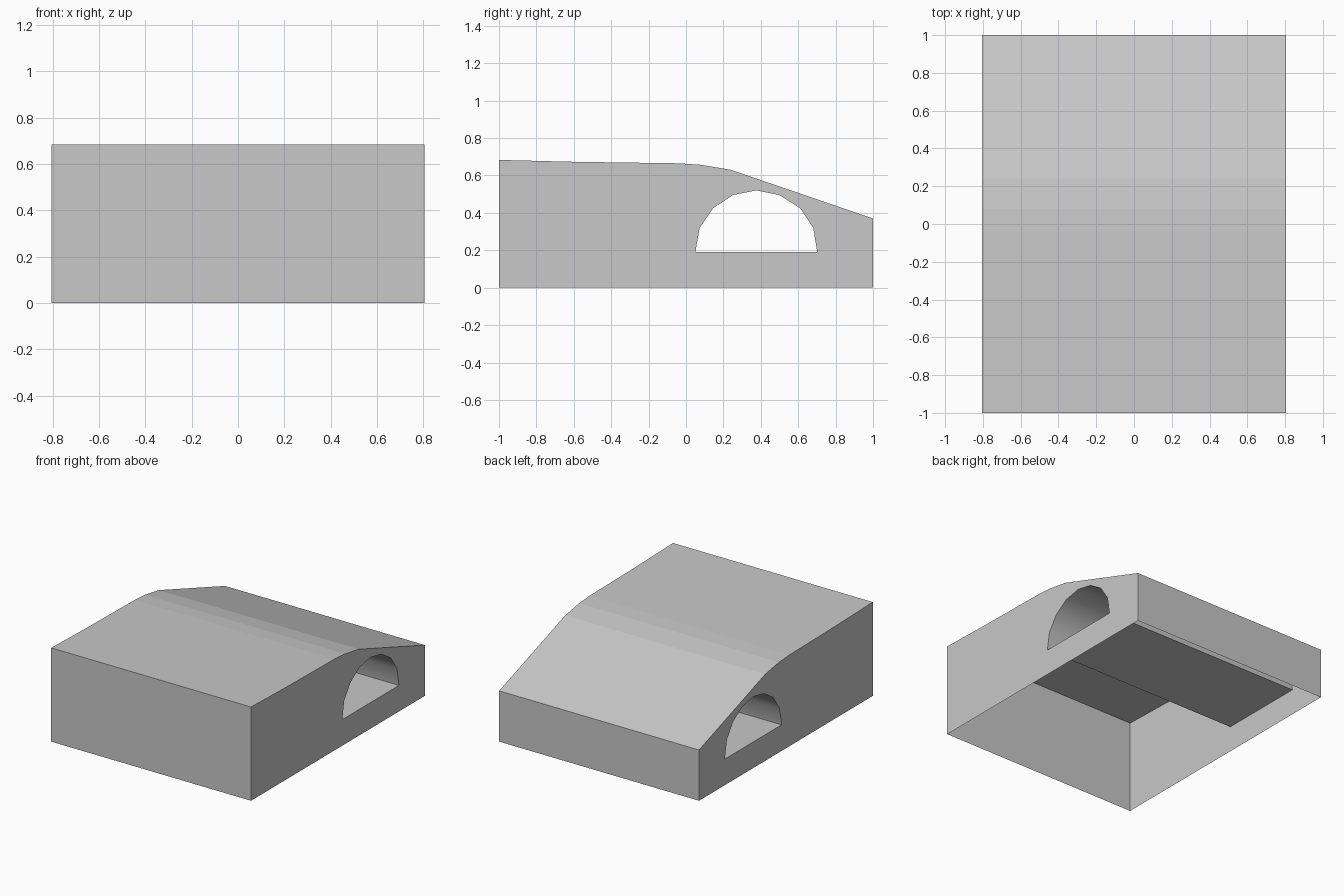
import bpy
import bmesh

cube = bpy.data.objects.get("Cube")
if cube:
    bpy.data.objects.remove(cube, do_unlink=True)

HALF_WIDTH = 0.805

# Side outline (y, z): the base, then the roof from back to front
OUTLINE = [(-1, 0), (1, 0), (1, 0.37), (0.24, 0.63), (0.08, 0.657),
           (-0.04, 0.665), (-0.6, 0.673), (-1, 0.683)]
# Tunnel opening (y, z): the floor is the closing edge
ARCH = [(0.05, 0.19), (0.073, 0.32), (0.145, 0.425), (0.25, 0.495),
        (0.375, 0.52), (0.5, 0.495), (0.61, 0.425), (0.68, 0.32), (0.702, 0.19)]

grey = bpy.data.materials.new("light_grey")
grey.use_nodes = True
colour = (0.58, 0.58, 0.58, 1)
grey.diffuse_color = colour
grey.node_tree.nodes["Principled BSDF"].inputs["Base Color"].default_value = colour

bm = bmesh.new()


def sweep(profile):
    """Sweep a closed profile across the width; return its faces and end loops."""
    ends = [[bm.verts.new((x, y, z)) for y, z in profile]
            for x in (-HALF_WIDTH, HALF_WIDTH)]
    faces, count = [], len(profile)
    for i in range(count):
        j = (i + 1) % count
        faces.append(bm.faces.new((ends[0][i], ends[0][j], ends[1][j], ends[1][i])))
    loops = [[bm.edges.get((e[i], e[(i + 1) % count])) for i in range(count)]
             for e in ends]
    return faces, loops


# Outer skin and tunnel lining
skin, skin_loops = sweep(OUTLINE)
lining, lining_loops = sweep(ARCH)
for face in lining[:-1]:
    face.smooth = True

# Side walls, pierced by the tunnel
for outer, hole in zip(skin_loops, lining_loops):
    bmesh.ops.triangle_fill(bm, use_beauty=True, edges=outer + hole)

# Orient outward, then open the underside
bmesh.ops.recalc_face_normals(bm, faces=bm.faces[:])
bmesh.ops.delete(bm, geom=[skin[0]], context='FACES_ONLY')

mesh = bpy.data.meshes.new("body_shell")
bm.to_mesh(mesh)
bm.free()
mesh.materials.append(grey)
shell = bpy.data.objects.new("body_shell", mesh)
bpy.context.scene.collection.objects.link(shell)
